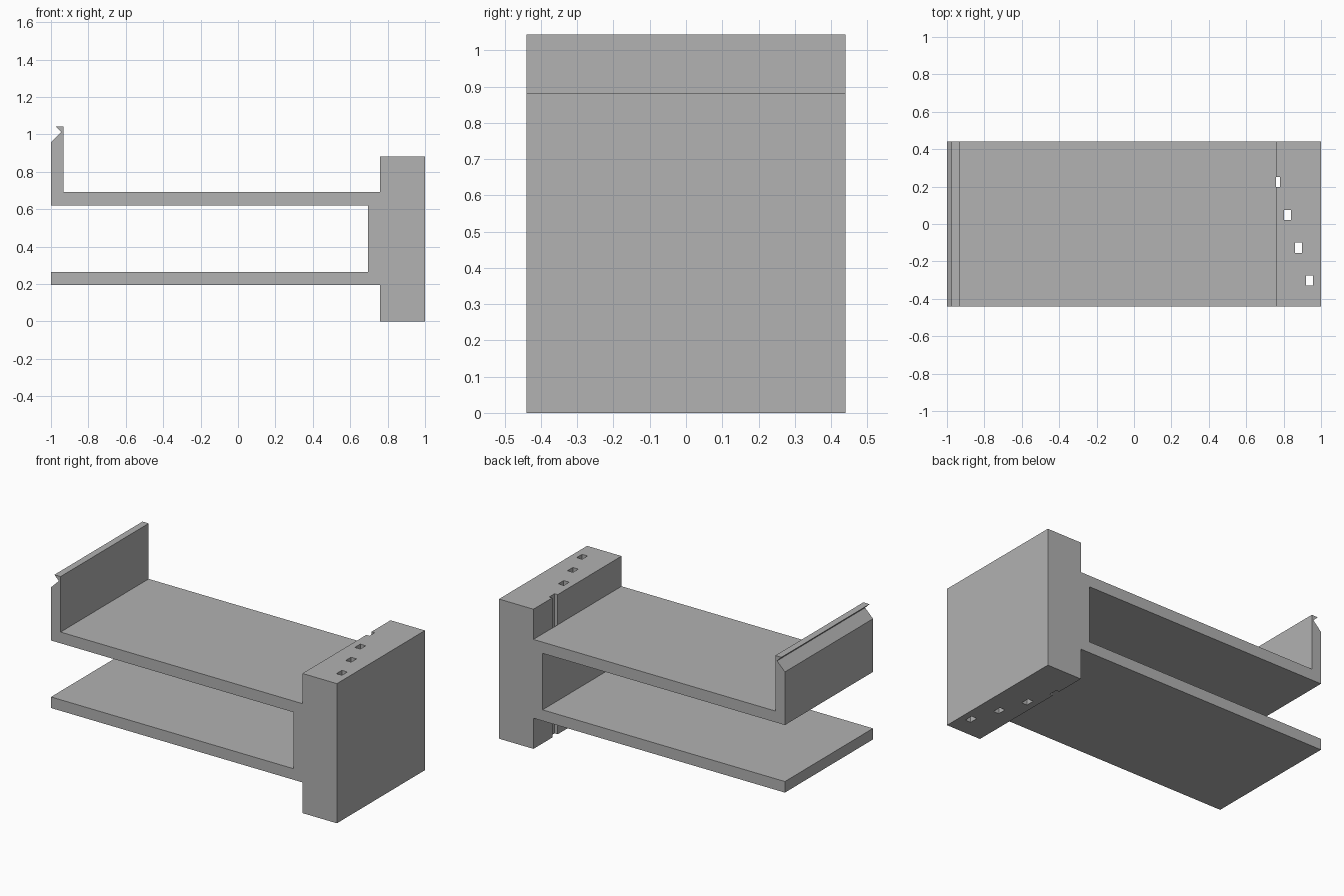
import bpy
import bmesh

default = bpy.data.objects.get("Cube")
if default:
    bpy.data.objects.remove(default, do_unlink=True)

HALF_DEPTH = 0.44
BLOCK_X = 0.759   # inner face of the end block

# Single matte grey
grey = bpy.data.materials.new("matte_grey")
grey.use_nodes = True
colour = (0.445, 0.445, 0.445, 1)
grey.diffuse_color = colour
grey.node_tree.nodes["Principled BSDF"].inputs["Base Color"].default_value = colour


def extrude_profile(name, points, y0, y1):
    """Extrude an x-z outline along y."""
    bm = bmesh.new()
    face = bm.faces.new([bm.verts.new((x, y0, z)) for x, z in points])
    moved = bmesh.ops.extrude_face_region(bm, geom=[face])["geom"]
    verts = [v for v in moved if isinstance(v, bmesh.types.BMVert)]
    bmesh.ops.translate(bm, verts=verts, vec=(0, y1 - y0, 0))
    bmesh.ops.recalc_face_normals(bm, faces=bm.faces)
    mesh = bpy.data.meshes.new(name)
    bm.to_mesh(mesh)
    bm.free()
    obj = bpy.data.objects.new(name, mesh)
    bpy.context.collection.objects.link(obj)
    mesh.materials.append(grey)
    return obj


# Bracket: end block, two shelves and a notched lip
outline = [
    (1, 0), (1, 0.883), (BLOCK_X, 0.883), (BLOCK_X, 0.692),
    (-0.933, 0.692), (-0.933, 1.043), (-0.976, 1.043), (-0.945, 1.012),
    (-1, 0.957), (-1, 0.621), (0.695, 0.621), (0.695, 0.264),
    (-1, 0.264), (-1, 0.194), (BLOCK_X, 0.194), (BLOCK_X, 0),
]
bracket = extrude_profile("slotted_bracket", outline, -HALF_DEPTH, HALF_DEPTH)

# Diagonal row of vertical slots; the last one opens at the inner face
cutters = []
for i in range(4):
    cx, cy = 0.939 - 0.059 * i, -0.303 + 0.176 * i
    x0, x1 = max(cx - 0.019, BLOCK_X), cx + 0.019
    slot = extrude_profile(f"slot_cutter_{i + 1}",
                           [(x0, -0.1), (x1, -0.1), (x1, 1.2), (x0, 1.2)],
                           cy - 0.027, cy + 0.027)
    slot.hide_render = True
    cut = bracket.modifiers.new(f"slot_{i + 1}", 'BOOLEAN')
    cut.operation = 'DIFFERENCE'
    cut.solver = 'EXACT'
    cut.object = slot
    cutters.append(slot)

# Bake the cuts and discard the cutters
graph = bpy.context.evaluated_depsgraph_get()
baked = bpy.data.meshes.new_from_object(bracket.evaluated_get(graph))
bracket.modifiers.clear()
bracket.data = baked
for slot in cutters:
    bpy.data.objects.remove(slot, do_unlink=True)
